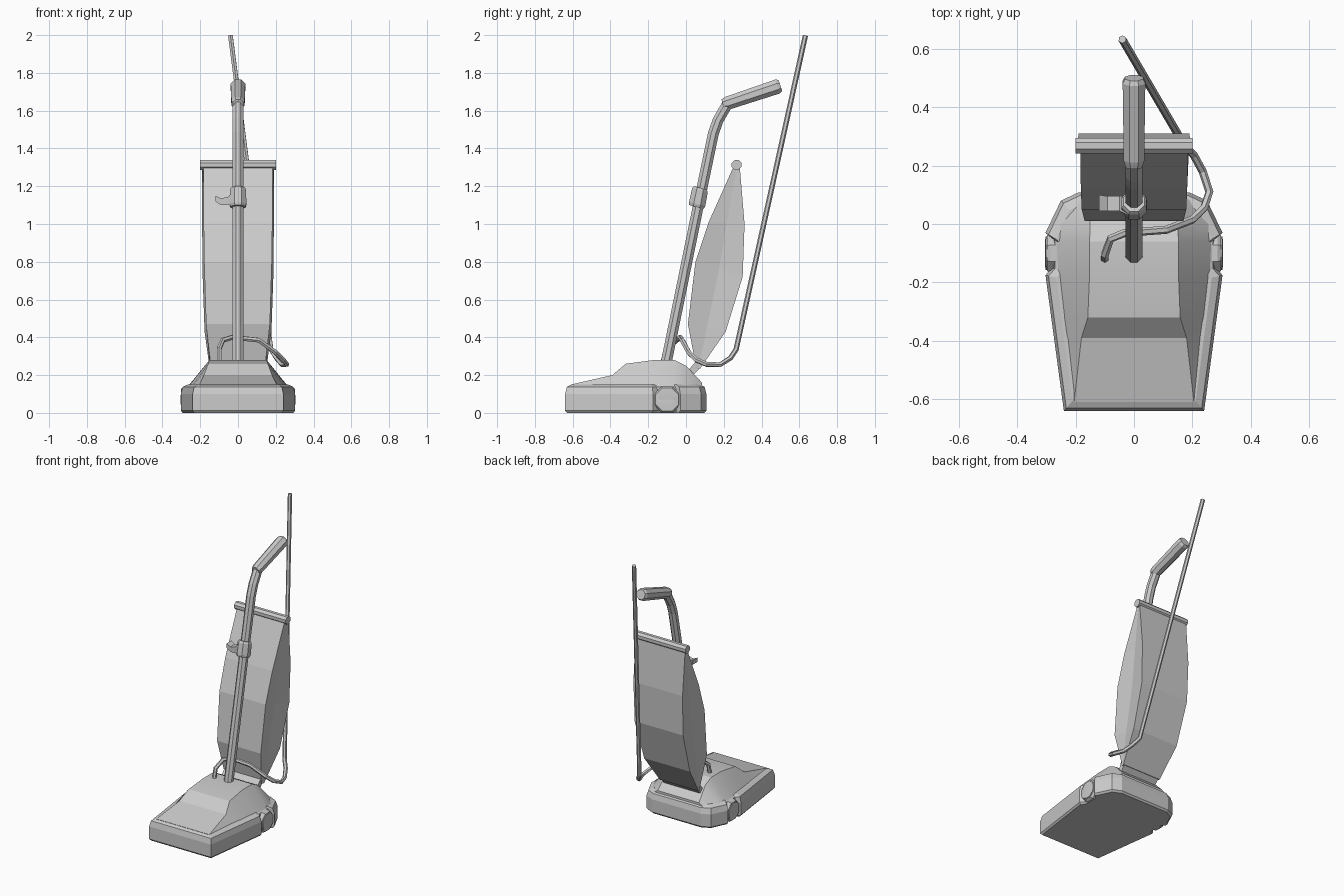
import bpy, math
from mathutils import Vector

if "Cube" in bpy.data.objects:
    bpy.data.objects.remove(bpy.data.objects["Cube"])


def loft(name, rings, smooth=0):
    """Skin a list of equal-length closed rings and cap both ends."""
    n = len(rings[0])
    verts = [tuple(p) for r in rings for p in r]
    faces = [(i * n + j, i * n + (j + 1) % n, (i + 1) * n + (j + 1) % n, (i + 1) * n + j)
             for i in range(len(rings) - 1) for j in range(n)]
    faces += [tuple(reversed(range(n))), tuple(range(len(verts) - n, len(verts)))]
    me = bpy.data.meshes.new(name)
    me.from_pydata(verts, [], faces)
    ob = bpy.data.objects.new(name, me)
    bpy.context.collection.objects.link(ob)
    bpy.ops.object.select_all(action='DESELECT')
    ob.select_set(True)
    bpy.context.view_layer.objects.active = ob
    bpy.ops.object.mode_set(mode='EDIT')
    bpy.ops.mesh.select_all(action='SELECT')
    bpy.ops.mesh.normals_make_consistent(inside=False)
    bpy.ops.object.mode_set(mode='OBJECT')
    if smooth:
        bpy.ops.object.shade_smooth_by_angle(angle=math.radians(smooth))
    return ob


def tube(name, path, radii, sides=8, smooth=0):
    """Sweep a polygon along a path; radii is one value or one per point."""
    pts = [Vector(p) for p in path]
    if not isinstance(radii, (list, tuple)):
        radii = [radii] * len(pts)
    rings, u = [], None
    for i, p in enumerate(pts):
        a = (p - pts[i - 1]).normalized() if i else Vector()
        b = (pts[i + 1] - p).normalized() if i < len(pts) - 1 else Vector()
        t = (a + b).normalized()
        if u is None:
            u = Vector((1, 0, 0)) if abs(t.x) < 0.9 else Vector((0, 1, 0))
        u = (u - t * u.dot(t)).normalized()
        v = t.cross(u)
        rings.append([p + radii[i] * (u * math.cos(w) + v * math.sin(w))
                      for w in (math.tau * (k + 0.5) / sides for k in range(sides))])
    return loft(name, rings, smooth)


# Base: plan outline with a wheel recess each side, stacked and inset upward
half = [(.24, -.64), (.303, -.175), (.28, -.15), (.28, -.05), (.303, -.03), (.25, .08), (.19, .108)]
outline = half + [(-x, y) for x, y in reversed(half)]


def base_ring(z, inset):
    return [(x * (1 - inset / .29), -.27 + (y + .27) * (1 - inset / .38), z) for x, y in outline]


loft("base", [base_ring(0, .01), base_ring(.012, 0), base_ring(.10, 0),
              base_ring(.138, .01), base_ring(.15, .035)])

# Motor hood: sections front to back (y, lower half width, upper half width, top z)
hood = [(-.61, .21, .205, .15), (-.39, .235, .18, .20), (-.32, .245, .158, .26),
        (-.17, .262, .152, .28), (-.06, .265, .152, .28), (0, .26, .15, .25), (.085, .19, .16, .16)]
loft("motor_hood", [[(-a, y, .14), (-b, y, z), (b, y, z), (a, y, .14)] for y, a, b, z in hood], 25)

# Wheels: octagonal housing, rim and hub on each side
for s, side in ((-1, "left"), (1, "right")):
    tube("wheel_housing_" + side, [(s * x, -.10, .07) for x in (.2, .285, .298)], [.075, .075, .066])
    tube("wheel_" + side, [(s * x, -.10, .07) for x in (.25, .302, .304, .298)],
         [.058, .058, .048, .044], 16, 30)

# Handle tube with its bend, and the grip
tube("handle_tube", [(0, -.108, .25), (0, .07, 1.12), (0, .145, 1.48), (0, .17, 1.55), (0, .225, 1.645)],
     .031, 8)
tube("grip", [(0, .195, 1.633), (0, .22, 1.64), (0, .485, 1.728), (0, .5, 1.733)],
     [.03, .038, .042, .034], 8)

# Cord clip on the handle: collar and side hook
tube("clip_collar", [(0, .055, 1.09), (0, .059, 1.105), (0, .074, 1.18), (0, .077, 1.19)],
     [.043, .048, .046, .038], 8)


def rect_x(x, y0, y1, z0, z1):
    return [(x, y0, z0), (x, y1, z0), (x, y1, z1), (x, y0, z1)]


loft("clip_hook", [rect_x(-.02, .03, .10, 1.10, 1.18), rect_x(-.05, .045, .095, 1.10, 1.145),
                   rect_x(-.09, .045, .095, 1.10, 1.135), rect_x(-.12, .045, .10, 1.12, 1.15)])

# Dust bag: levels (front y, front z, back y, back z, half width) with a folded side gusset
bag = [(.055, .235, .075, .235, .15), (.01, .47, .21, .43, .177), (.05, .80, .30, .72, .187),
       (.12, 1.01, .31, 1.0, .19), (.25, 1.30, .285, 1.30, .192)]
rings = []
for fy, fz, by, bz, w in bag:
    my, mz, f = (fy + by) / 2, (fz + bz) / 2, w - .008
    g = w - .1 * (by - fy)
    rings.append([(-f, fy, fz), (f, fy, fz), (g, my, mz), (w, by, bz), (-w, by, bz), (-g, my, mz)])
loft("dust_bag", rings)

# Neck joining the bag to the hood
loft("bag_neck", [[(-.14, y0, z0), (.14, y0, z0), (.14, y1, z1), (-.14, y1, z1)]
                  for y0, z0, y1, z1 in ((-.01, .20, .02, .18), (.05, .27, .085, .25))])

# Clamp bar closing the top of the bag
tube("bag_clamp", [(x, .268, 1.313) for x in (-.2, .2)], .028, 8)

# Power cord: loop around the handle foot, then up behind the bag
tube("power_cord", [(-.10, -.12, .27), (-.10, -.105, .34), (-.08, -.05, .385), (-.03, -.03, .40),
                    (.11, -.02, .385), (.20, .015, .32), (.24, .055, .28), (.258, .11, .257),
                    (.235, .18, .255), (.205, .235, .29), (.175, .265, .335), (-.04, .632, 1.997)],
     .014, 6)
